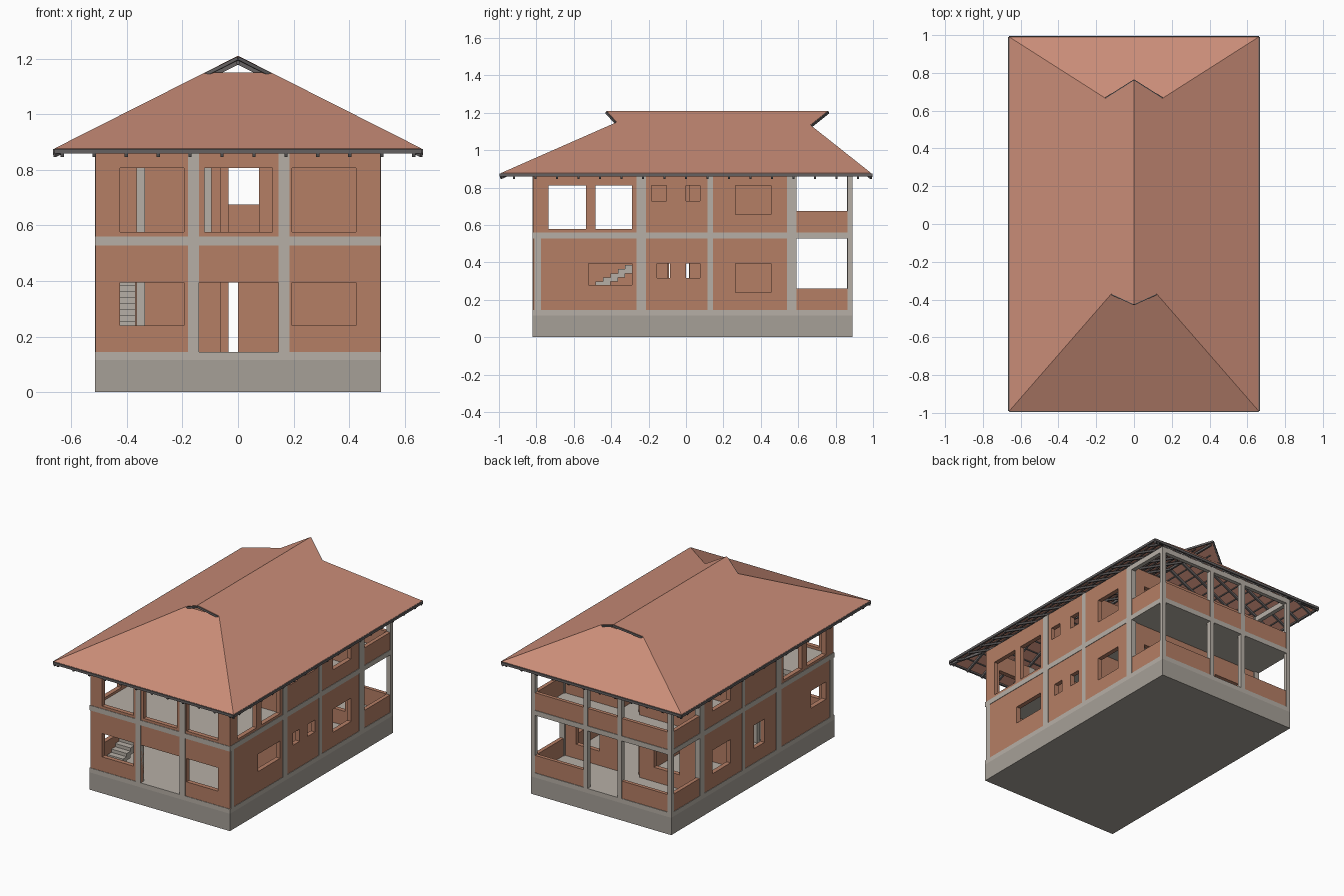
import bpy, bmesh
from mathutils import Vector, Matrix

if "Cube" in bpy.data.objects:
    bpy.data.objects.remove(bpy.data.objects["Cube"])


def material(name, rgb):
    m = bpy.data.materials.new(name)
    m.diffuse_color = (*rgb, 1)
    m.use_nodes = True
    m.node_tree.nodes["Principled BSDF"].inputs["Base Color"].default_value = m.diffuse_color
    return m


BRICK = material("brick", (0.46, 0.21, 0.13))
TILE = material("tile", (0.60, 0.27, 0.19))
PALE = material("pale_concrete", (0.47, 0.43, 0.38))
STONE = material("plinth_concrete", (0.38, 0.35, 0.31))
TIMBER = material("timber", (0.13, 0.12, 0.12))


def finish(name, bm, mat):
    bmesh.ops.recalc_face_normals(bm, faces=bm.faces)
    me = bpy.data.meshes.new(name)
    bm.to_mesh(me)
    bm.free()
    ob = bpy.data.objects.new(name, me)
    me.materials.append(mat)
    bpy.context.collection.objects.link(ob)
    return ob


def boxes(name, items, mat):
    """Each item: x0, x1, y0, y1, z0, z1."""
    bm = bmesh.new()
    for x0, x1, y0, y1, z0, z1 in items:
        mx = Matrix.Translation(((x0 + x1) / 2, (y0 + y1) / 2, (z0 + z1) / 2))
        bmesh.ops.create_cube(bm, size=1, matrix=mx @ Matrix.Diagonal((x1 - x0, y1 - y0, z1 - z0, 1)))
    return finish(name, bm, mat)


def bars(name, pairs, w, h, drop, mat):
    """Rectangular timbers between point pairs, lowered by drop."""
    bm = bmesh.new()
    for a, b in pairs:
        a, b = Vector(a), Vector(b)
        d = b - a
        if d.length < 0.01:
            continue
        f = d.normalized()
        s = f.cross(Vector((0, 0, 1))).normalized()
        u = s.cross(f)
        rot = Matrix((f, s, u)).transposed().to_4x4()
        mx = Matrix.Translation((a + b) / 2 - Vector((0, 0, drop)))
        bmesh.ops.create_cube(bm, size=1, matrix=mx @ rot @ Matrix.Diagonal((d.length, w, h, 1)))
    return finish(name, bm, mat)


def panel(name, axis, at, thick, rect, holes, mat):
    """Flat slab normal to axis, with rectangular holes (u0, u1, v0, v1)."""
    put = {"x": lambda u, v: (at, u, v), "y": lambda u, v: (u, at, v), "z": lambda u, v: (u, v, at)}[axis]
    cut = lambda i: sorted({min(max(c, rect[i]), rect[i + 1]) for r in [rect, *holes] for c in r[i:i + 2]})
    us, vs = cut(0), cut(2)
    bm = bmesh.new()
    g = {(i, j): bm.verts.new(put(u, v)) for i, u in enumerate(us) for j, v in enumerate(vs)}
    for i in range(len(us) - 1):
        for j in range(len(vs) - 1):
            u, v = (us[i] + us[i + 1]) / 2, (vs[j] + vs[j + 1]) / 2
            if not any(h[0] < u < h[1] and h[2] < v < h[3] for h in holes):
                bm.faces.new((g[i, j], g[i + 1, j], g[i + 1, j + 1], g[i, j + 1]))
    bmesh.ops.delete(bm, geom=[v for v in bm.verts if not v.link_faces], context="VERTS")
    r = bmesh.ops.extrude_face_region(bm, geom=bm.faces[:])
    off = Vector([thick if c == axis else 0 for c in "xyz"])
    bmesh.ops.translate(bm, vec=off, verts=[e for e in r["geom"] if isinstance(e, bmesh.types.BMVert)])
    return finish(name, bm, mat)


# Levels: ground floor, first floor slab, wall top
G, S0, S1, T = 0.145, 0.527, 0.56, 0.92
F, B, W = -0.82, 0.89, 0.515

# Plinth, ground beam, first floor slab with stairwell
boxes("plinth", [(-W, W, F, B, 0, 0.115)], STONE)
boxes("ground_beam", [(-W, W, F, B, 0.115, G)], PALE)
panel("first_floor_slab", "z", S0, S1 - S0, (-W, W, F, B), [(-0.482, -0.36, -0.45, 0.03)], PALE)

# Front walls
sides = [(-0.425, -0.195), (0.195, 0.425)]
panel("front_wall_lower", "y", -0.817, 0.03, (-0.512, 0.512, G, S0),
      [(*s, 0.24, 0.395) for s in sides] + [(-0.14, 0.145, G, 0.395)], BRICK)
panel("front_wall_upper", "y", -0.817, 0.03, (-0.512, 0.512, S1, T),
      [(*s, 0.577, 0.807) for s in sides] + [(-0.12, 0.125, 0.577, 0.807)], BRICK)

# Side walls
low_right = [(-0.52, -0.29, 0.28, 0.395), (-0.155, -0.085, 0.315, 0.395),
             (0, 0.075, 0.315, 0.395), (0.265, 0.455, 0.24, 0.395)]
low_left = [(-0.735, -0.58, 0.28, 0.395), (-0.092, 0.017, 0.24, 0.395), (0.265, 0.455, 0.24, 0.395)]
up_big = [(-0.735, -0.535, 0.577, 0.81), (-0.485, -0.29, 0.577, 0.81), (0.265, 0.455, 0.655, 0.81)]
up_small = [(-0.185, -0.105, 0.727, 0.81), (0, 0.075, 0.727, 0.81)]
for tag, x, low, up in (("right", 0.482, low_right, up_big + up_small), ("left", -0.512, low_left, up_big)):
    panel(tag + "_wall_lower", "x", x, 0.03, (-0.787, 0.56, G, S0), low, BRICK)
    panel(tag + "_wall_upper", "x", x, 0.03, (-0.787, 0.56, S1, T), up, BRICK)

# Inner back wall behind the veranda
rear = [(-0.36, -0.17), (0.23, 0.40)]
for tag, a, b, base in (("lower", G, S0, G), ("upper", S1, T, S1)):
    panel("veranda_wall_" + tag, "y", 0.55, 0.03, (-0.482, 0.482, a, b),
          [(*s, base + 0.095, base + 0.25) for s in rear] + [(-0.065, 0.085, base, base + 0.25)], BRICK)

# Interior partitions
door = [(-0.1, 0.02, 0, 0.395), (-0.1, 0.02, S1, 0.81)]
for tag, a, b in (("lower", G, S0), ("upper", S1, T)):
    panel("hall_wall_" + tag, "x", -0.065, 0.03, (-0.225, 0.55, a, b), door, BRICK)
    panel("left_partition_" + tag, "y", 0.115, 0.03, (-0.482, -0.065, a, b), [], BRICK)
    panel("right_partition_" + tag, "y", 0.115, 0.03, (0.105, 0.482, a, b), [], BRICK)
panel("front_room_wall_lower", "y", -0.255, 0.03, (0, 0.482, G, S0), [], BRICK)
panel("front_room_wall_upper", "y", -0.255, 0.03, (0.075, 0.482, S1, T), [], BRICK)
panel("hall_wall_right", "x", 0.075, 0.03, (-0.225, 0.55, S1, T), door, BRICK)

# Veranda parapets
post_x = [(-0.15, -0.12), (0.1, 0.13)]
boxes("veranda_parapets", [
    (0.486, 0.512, 0.58, 0.87, G, 0.26), (-0.512, -0.486, 0.58, 0.87, G, 0.26),
    (0.486, 0.512, 0.58, 0.87, S1, 0.675), (-0.512, -0.486, 0.58, 0.87, S1, 0.675),
    (-0.49, -0.15, 0.862, 0.886, G, 0.26), (0.13, 0.49, 0.862, 0.886, G, 0.26),
    (-0.49, 0.49, 0.862, 0.886, S1, 0.675)], BRICK)

# Concrete columns
cols = []
for a, b in ((G, S0), (S1, T)):
    cols += [(-0.18, -0.14, F, -0.785, a, b), (0.145, 0.185, F, -0.785, a, b)]
    cols += [(x0, x1, 0.86, B, a, b) for x0, x1 in post_x]
    for x0, x1 in ((-W, -0.48), (0.48, W)):
        cols += [(x0, x1, y0, y1, a, b) for y0, y1 in ((-0.265, -0.215), (0.115, 0.145), (0.54, 0.59))]
    cols += [(-W, -0.487, 0.863, B, a, b), (0.487, W, 0.863, B, a, b), (-0.365, -0.335, -0.255, -0.225, a, b)]
cols += [(-W, -0.48, -0.81, -0.775, G, S0), (0.48, W, -0.81, -0.775, G, S0),
         (-0.12, -0.095, -0.255, -0.225, S1, T)]
boxes("columns", cols, PALE)

# Top beams
boxes("top_beams", [(-W, W, 0.863, B, 0.885, T), (-W, -0.487, 0.59, 0.863, 0.885, T),
                    (0.487, W, 0.59, 0.863, 0.885, T), (-0.48, 0.48, -0.255, -0.225, 0.885, T + 0.005)], PALE)

# Staircase
rise, run = (S1 - G) / 19, 0.0395
boxes("stairs", [(-0.48, -0.368, -0.72 + i * run, -0.72 + (i + 1) * run,
                  max(G, G + (i + 1) * rise - 0.045), G + (i + 1) * rise) for i in range(19)], PALE)

# Roof shell: half-hipped ends with projecting ridge
EX, EY, EZ, K = 0.66, 0.99, 0.877, 0.505
ENDS = {-1: (0.12, -0.37, -0.425), 1: (0.15, 0.665, 0.76)}  # notch x, notch y, ridge y


def slope(x, y):
    return (x, y, EZ + K * (EX - abs(x)))


def hip(sign, x):
    """Point on end slope directly up from the eave at x, stopping at hip or notch."""
    nx, ny, _ = ENDS[sign]
    t = min(1, (EX - abs(x)) / (EX - nx))
    return (x, sign * EY + t * (ny - sign * EY), EZ + t * K * (EX - nx))


bm = bmesh.new()
(fx, fy, fr), (bx, by, br) = ENDS[-1], ENDS[1]
for s in (-1, 1):
    pts = [(EX, -EY), (EX, EY), (bx, by), (0, br), (0, fr), (fx, fy)]
    bm.faces.new([bm.verts.new(slope(s * x, y)) for x, y in pts])
    nx, ny, _ = ENDS[s]
    pts = [(-EX, s * EY), (EX, s * EY), (nx, ny), (-nx, ny)]
    bm.faces.new([bm.verts.new(slope(x, y)) for x, y in pts])
bmesh.ops.remove_doubles(bm, verts=bm.verts, dist=1e-4)
for f in bm.faces:
    f.normal_update()
    if f.normal.z < 0:
        f.normal_flip()
me = bpy.data.meshes.new("roof")
bm.to_mesh(me)
bm.free()
roof = bpy.data.objects.new("roof", me)
me.materials.append(TILE)
bpy.context.collection.objects.link(roof)
mod = roof.modifiers.new("thickness", "SOLIDIFY")
mod.thickness, mod.offset = 0.01, -1

# Rafters and battens
rafters, battens = [], []
for s in (-1, 1):
    for i in range(-8, 9):
        y = i * 0.115
        tf, tb = (y + EY) / (fy + EY), (EY - y) / (EY - by)
        x = EX - (EX - fx) * tf if tf < 1 else EX - (EX - bx) * tb if tb < 1 else 0
        rafters.append((slope(s * EX, y), slope(s * x, y)))
    for i in range(12):
        x = s * (0.0575 + (i // 2) * 0.115) * (1 if i % 2 else -1)
        rafters.append(((x, s * EY, EZ), hip(s, x)))
    for i in range(1, 11):
        x = EX * (1 - i / 11)
        battens.append((slope(s * x, hip(-1, x)[1]), slope(s * x, hip(1, x)[1])))
        if x > ENDS[s][0]:
            p = hip(s, x)
            battens.append(((-x, p[1], p[2]), p))
    for t in (-1, 1):
        nx, ny, _ = ENDS[t]
        rafters.append((slope(s * EX, t * EY), slope(s * nx, ny)))
rafters.append((slope(0, fr + 0.02), slope(0, br - 0.02)))
bars("rafters", rafters, 0.012, 0.014, 0.024, TIMBER)
bars("battens", battens, 0.007, 0.006, 0.014, TIMBER)

# Eave fascia and gablet edge boards
e = EZ
bars("fascia", [((-EX, s * EY, e), (EX, s * EY, e)) for s in (-1, 1)]
     + [((s * EX, -EY, e), (s * EX, EY, e)) for s in (-1, 1)], 0.012, 0.016, 0.010, TIMBER)
bars("gablet_boards", [(slope(s * ENDS[t][0], ENDS[t][1]), slope(0, ENDS[t][2]))
                       for s in (-1, 1) for t in (-1, 1)], 0.01, 0.012, 0.009, TIMBER)
